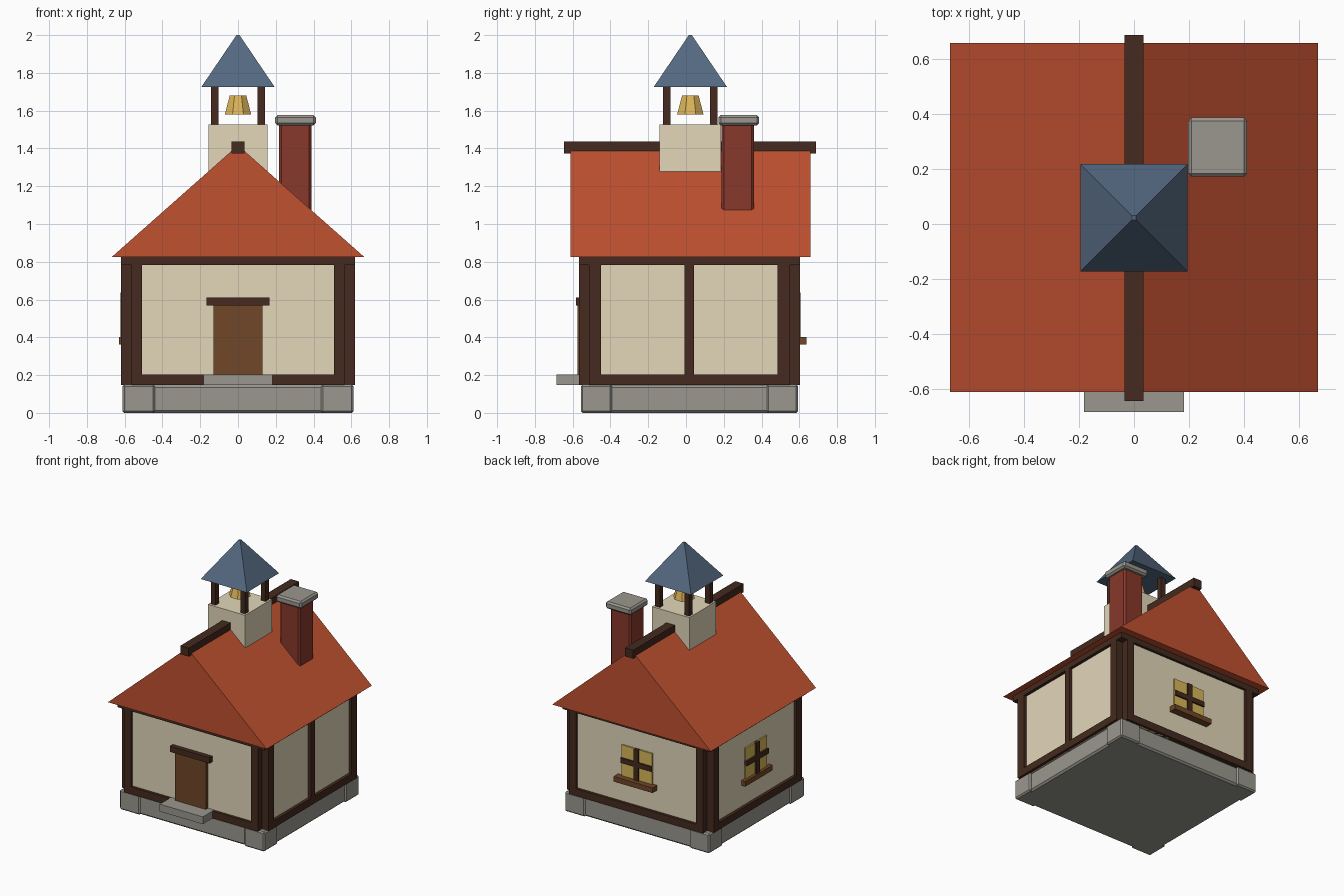
import bpy, bmesh, math
from mathutils import Matrix

cube = bpy.data.objects.get("Cube")
if cube:
    bpy.data.objects.remove(cube, do_unlink=True)


def material(name, r, g, b):
    m = bpy.data.materials.new(name)
    m.use_nodes = True
    m.diffuse_color = (r, g, b, 1)
    m.node_tree.nodes["Principled BSDF"].inputs["Base Color"].default_value = (r, g, b, 1)
    return m


plaster = material("cream plaster", 0.77, 0.68, 0.49)
timber = material("dark timber", 0.058, 0.023, 0.013)
stone = material("grey stone", 0.32, 0.31, 0.27)
tile = material("orange roof tile", 0.53, 0.082, 0.03)
brick = material("red brick", 0.25, 0.04, 0.024)
slate = material("blue slate", 0.088, 0.14, 0.215)
brass = material("brass", 0.72, 0.46, 0.1)
wood = material("brown wood", 0.16, 0.063, 0.021)
glass = material("yellow window", 0.69, 0.48, 0.1)

MID = 0.018             # middle of the house along y
PANEL_X, NOTCH_X, POST_X = 0.597, 0.565, 0.62
PANEL_Y, NOTCH_Y, POST_Y = 0.565, 0.5325, 0.585
LOW, HIGH = (0.148, 0.203), (0.782, 0.83)
FULL = (0.148, 0.83)


def finish(name, bm, mat):
    bmesh.ops.recalc_face_normals(bm, faces=bm.faces)
    mesh = bpy.data.meshes.new(name)
    bm.to_mesh(mesh)
    bm.free()
    mesh.materials.append(mat)
    ob = bpy.data.objects.new(name, mesh)
    bpy.context.scene.collection.objects.link(ob)
    return ob


def box(name, mat, xs, ys, zs, bevel=0):
    """Box given by its extent along each axis."""
    bm = bmesh.new()
    bmesh.ops.create_cube(bm, size=1)
    for v in bm.verts:
        v.co = [s[0] if c < 0 else s[1] for c, s in zip(v.co, (xs, ys, zs))]
    ob = finish(name, bm, mat)
    if bevel:
        mod = ob.modifiers.new("Bevel", "BEVEL")
        mod.width = bevel
        mod.segments = 1
    return ob


def span(side, a, b):
    return tuple(sorted((side * a, side * b)))


def yspan(side, a, b):
    return tuple(MID + v for v in span(side, a, b))


def frustum(name, mat, sides, r1, r2, y, z1, z2):
    """Tapered prism with a flat side to the front."""
    bm = bmesh.new()
    turn = Matrix.Rotation(math.pi / sides, 4, "Z")
    bmesh.ops.create_cone(bm, cap_ends=True, segments=sides, radius1=r1, radius2=r2,
                          depth=z2 - z1, matrix=Matrix.Translation((0, y, (z1 + z2) / 2)) @ turn)
    return finish(name, bm, mat)


# Stone base with corner blocks
box("base", stone, (-0.6, 0.6), yspan(1, -0.564, 0.564), (0, 0.148), 0.013)
for sx in (-1, 1):
    for sy in (-1, 1):
        box("base_corner", stone, span(sx, 0.44, 0.612), yspan(sy, 0.41, 0.575), (0, 0.15), 0.01)

# Plaster panels set just behind the frame
box("gable_panels", plaster, (-0.52, 0.52), yspan(1, -PANEL_Y, PANEL_Y), FULL)
box("side_panels", plaster, (-PANEL_X, PANEL_X), yspan(1, -0.48, 0.48), FULL)

# Timber frame, notched at the corners
for s in (-1, 1):
    box("gable_bottom_rail", timber, (-NOTCH_X, NOTCH_X), yspan(s, NOTCH_Y, POST_Y), LOW)
    box("gable_top_rail", timber, (-POST_X, POST_X), yspan(s, NOTCH_Y, POST_Y), HIGH)
    for zs in (LOW, HIGH):
        box("side_rail", timber, span(s, NOTCH_X, POST_X), yspan(1, -NOTCH_Y, NOTCH_Y), zs)
    for t in (-1, 1):
        box("gable_post", timber, span(t, 0.507, NOTCH_X), yspan(s, NOTCH_Y, POST_Y), FULL)
        box("side_post", timber, span(s, NOTCH_X, POST_X), yspan(t, 0.467, NOTCH_Y), FULL)
box("side_middle_post", timber, (NOTCH_X, POST_X), yspan(1, -0.025, 0.025), FULL)

# Door, lintel and step
box("door", wood, (-0.13, 0.13), (-0.574, -0.5), (0.2, 0.572))
box("lintel", timber, (-0.167, 0.167), (-0.582, -0.5), (0.568, 0.612))
box("doorstep", stone, (-0.182, 0.182), (-0.685, -0.5), (0.148, 0.204))


# Windows, built facing the back and then turned into place
def window(turn, wall, pane, bars, sill):
    parts = [
        box("window_pane", glass, (-0.13, 0.13), (wall, pane), (0.39, 0.637)),
        box("window_upright", timber, (-0.02, 0.02), (wall, bars), (0.39, 0.638)),
        box("window_crossbar", timber, (-0.13, 0.13), (wall, bars), (0.503, 0.541)),
        box("window_sill", wood, (-0.165, 0.165), (wall, sill), (0.363, 0.402)),
    ]
    for p in parts:
        p.data.transform(Matrix.Translation((0, MID, 0)) @ Matrix.Rotation(turn, 4, "Z"))


window(0, 0.55, 0.576, 0.588, 0.62)
window(math.pi / 2, 0.58, 0.608, 0.622, 0.63)

# Main gabled roof
bm = bmesh.new()
gable = bm.faces.new([bm.verts.new(p) for p in
                      ((-0.67, -0.612, 0.824), (0.67, -0.612, 0.824), (0, -0.612, 1.417))])
ext = bmesh.ops.extrude_face_region(bm, geom=[gable], use_keep_orig=True)
bmesh.ops.translate(bm, vec=(0, 1.27, 0),
                    verts=[g for g in ext["geom"] if isinstance(g, bmesh.types.BMVert)])
finish("roof", bm, tile)
box("ridge_beam", timber, (-0.035, 0.035), (-0.645, 0.687), (1.373, 1.438))

# Chimney
box("chimney", brick, (0.218, 0.388), (0.188, 0.36), (1.06, 1.54), 0.012)
box("chimney_cap", stone, (0.197, 0.412), (0.172, 0.387), (1.522, 1.576), 0.012)

# Bell tower
TY = 0.023
box("tower_base", plaster, (-0.157, 0.157), (TY - 0.162, TY + 0.162), (1.15, 1.528))
for sx in (-1, 1):
    for sy in (-1, 1):
        ys = tuple(TY + v for v in span(sy, 0.104, 0.144))
        box("tower_post", timber, span(sx, 0.104, 0.144), ys, (1.52, 1.735))
root2 = math.sqrt(2)
frustum("tower_roof", slate, 4, 0.195 * root2, 0.008 * root2, TY, 1.724, 2.0)
frustum("bell", brass, 8, 0.076, 0.047, TY, 1.579, 1.681)
